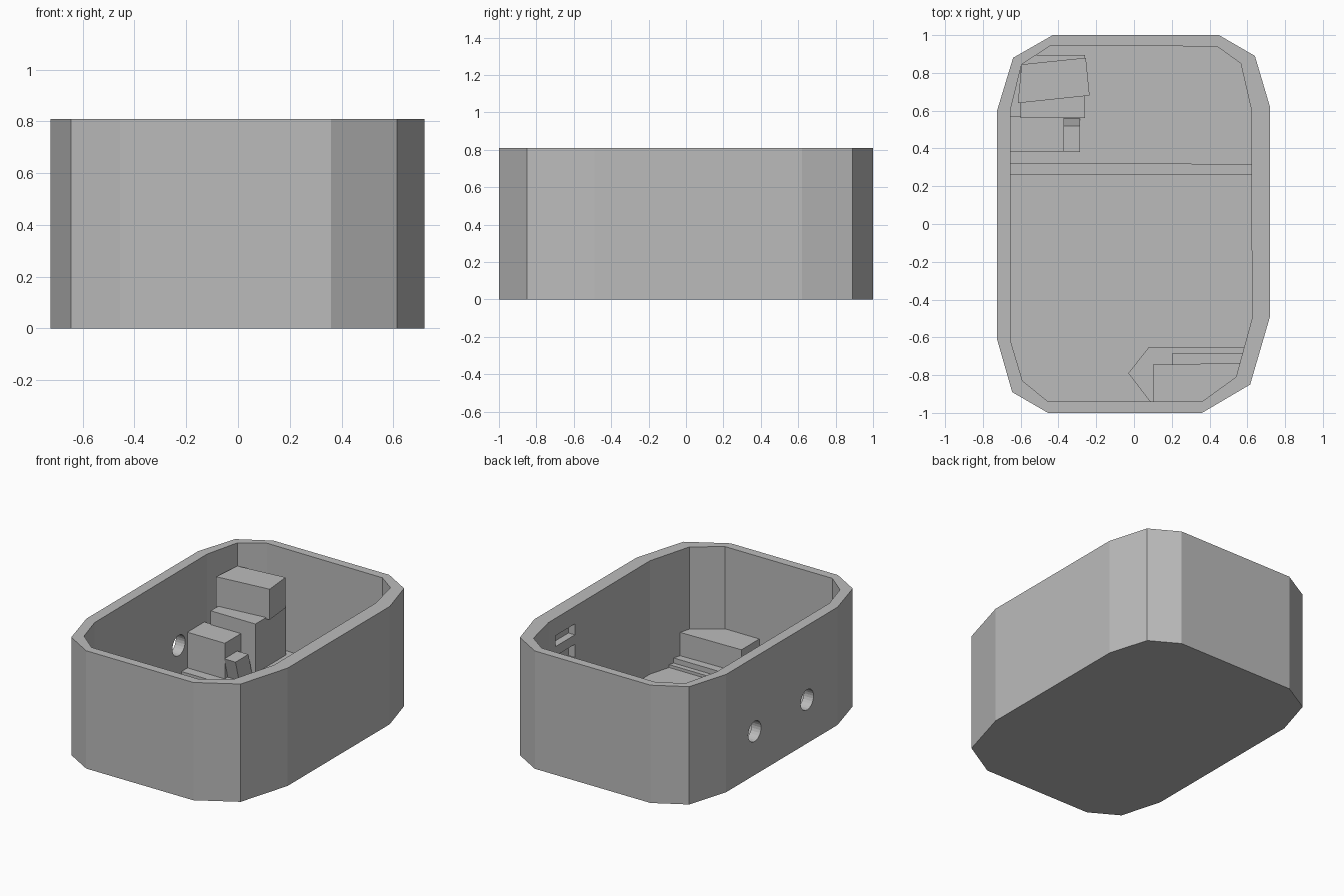
import bpy, bmesh, math

cube = bpy.data.objects.get("Cube")
if cube:
    bpy.data.objects.remove(cube, do_unlink=True)

grey = bpy.data.materials.new("plain grey")
grey.use_nodes = True
grey.diffuse_color = (0.5, 0.5, 0.5, 1)
grey.node_tree.nodes["Principled BSDF"].inputs["Base Color"].default_value = (0.5, 0.5, 0.5, 1)


def prism(name, outline, low, high):
    """Extrude an outline from the top view between two heights."""
    bm = bmesh.new()
    face = bm.faces.new([bm.verts.new((x, y, low)) for x, y in outline])
    new = bmesh.ops.extrude_face_region(bm, geom=[face])["geom"]
    verts = [v for v in new if isinstance(v, bmesh.types.BMVert)]
    bmesh.ops.translate(bm, verts=verts, vec=(0, 0, high - low))
    bmesh.ops.recalc_face_normals(bm, faces=bm.faces)
    mesh = bpy.data.meshes.new(name)
    bm.to_mesh(mesh)
    bm.free()
    mesh.materials.append(grey)
    obj = bpy.data.objects.new(name, mesh)
    bpy.context.collection.objects.link(obj)
    return obj


def block(name, x0, x1, y0, y1, low, high):
    return prism(name, [(x0, y0), (x1, y0), (x1, y1), (x0, y1)], low, high)


def carve(target, cutter):
    """Cut one shape out of another and drop the cutter."""
    cutter.hide_render = True
    mod = target.modifiers.new("carve", "BOOLEAN")
    mod.operation = "DIFFERENCE"
    mod.solver = "EXACT"
    mod.object = cutter
    bpy.context.view_layer.objects.active = target
    bpy.ops.object.modifier_apply(modifier=mod.name)
    bpy.data.objects.remove(cutter, do_unlink=True)


# Tub shell with a hollow inside
outer = [(-0.725, -0.61), (-0.645, -0.89), (-0.455, -1), (0.36, -1), (0.615, -0.85), (0.72, -0.49),
         (0.72, 0.62), (0.64, 0.89), (0.45, 1), (-0.43, 1), (-0.64, 0.88), (-0.725, 0.6)]
inner = [(-0.65, -0.63), (-0.59, -0.83), (-0.455, -0.94), (0.36, -0.94), (0.54, -0.81), (0.625, -0.5),
         (0.62, 0.61), (0.565, 0.85), (0.44, 0.94), (-0.44, 0.945), (-0.595, 0.845), (-0.655, 0.6)]
tub = prism("tub_shell", outer, 0, 0.81)
carve(tub, prism("hollow_cutter", inner, 0.03, 0.9))

# Round portholes through the -x wall
for y in (0.29, -0.28):
    bpy.ops.mesh.primitive_cylinder_add(vertices=24, radius=0.07, depth=0.3,
                                        location=(-0.7, y, 0.3), rotation=(0, math.pi / 2, 0))
    hole = bpy.context.object
    hole.data.materials.append(grey)
    carve(tub, hole)

# Shallow niches in the inner +x wall
for low, high in ((0.46, 0.55), (0.615, 0.69)):
    carve(tub, block("niche_cutter", 0.5, 0.67, 0.32, 0.53, low, high))

# Raised rear deck and its step
prism("rear_deck", [(-0.68, 0.32), (0.66, 0.315), (0.65, 0.62), (0.59, 0.86),
                    (0.45, 0.96), (-0.44, 0.96), (-0.62, 0.86), (-0.68, 0.61)], 0.02, 0.11)
block("rear_step", -0.68, 0.66, 0.26, 0.33, 0.02, 0.07)

# Stacked blocks in the rear corner
prism("corner_cabinet", [(-0.6, 0.56), (-0.26, 0.56), (-0.26, 0.895),
                         (-0.53, 0.895), (-0.6, 0.85)], 0.1, 0.45)
prism("upper_cabinet", [(-0.615, 0.64), (-0.235, 0.68), (-0.255, 0.88), (-0.595, 0.845)], 0.44, 0.65)
block("low_cabinet", -0.68, -0.37, 0.385, 0.57, 0.1, 0.355)

# Small leaning stool beside the low cabinet
stool = block("leaning_stool", -0.37, -0.285, 0.38, 0.52, 0.1, 0.25)
for v in stool.data.vertices:
    if v.co.z < 0.2:
        v.co.y += 0.04

# Front corner platform, step and bench
prism("front_platform", [(-0.03, -0.79), (0.08, -0.65), (0.62, -0.65), (0.57, -0.83),
                         (0.36, -0.96), (0.1, -0.96)], 0.02, 0.05)
block("front_step", 0.2, 0.59, -0.76, -0.685, 0.04, 0.085)
prism("front_bench", [(0.1, -0.745), (0.59, -0.735), (0.56, -0.83), (0.36, -0.96), (0.1, -0.96)], 0.04, 0.245)
